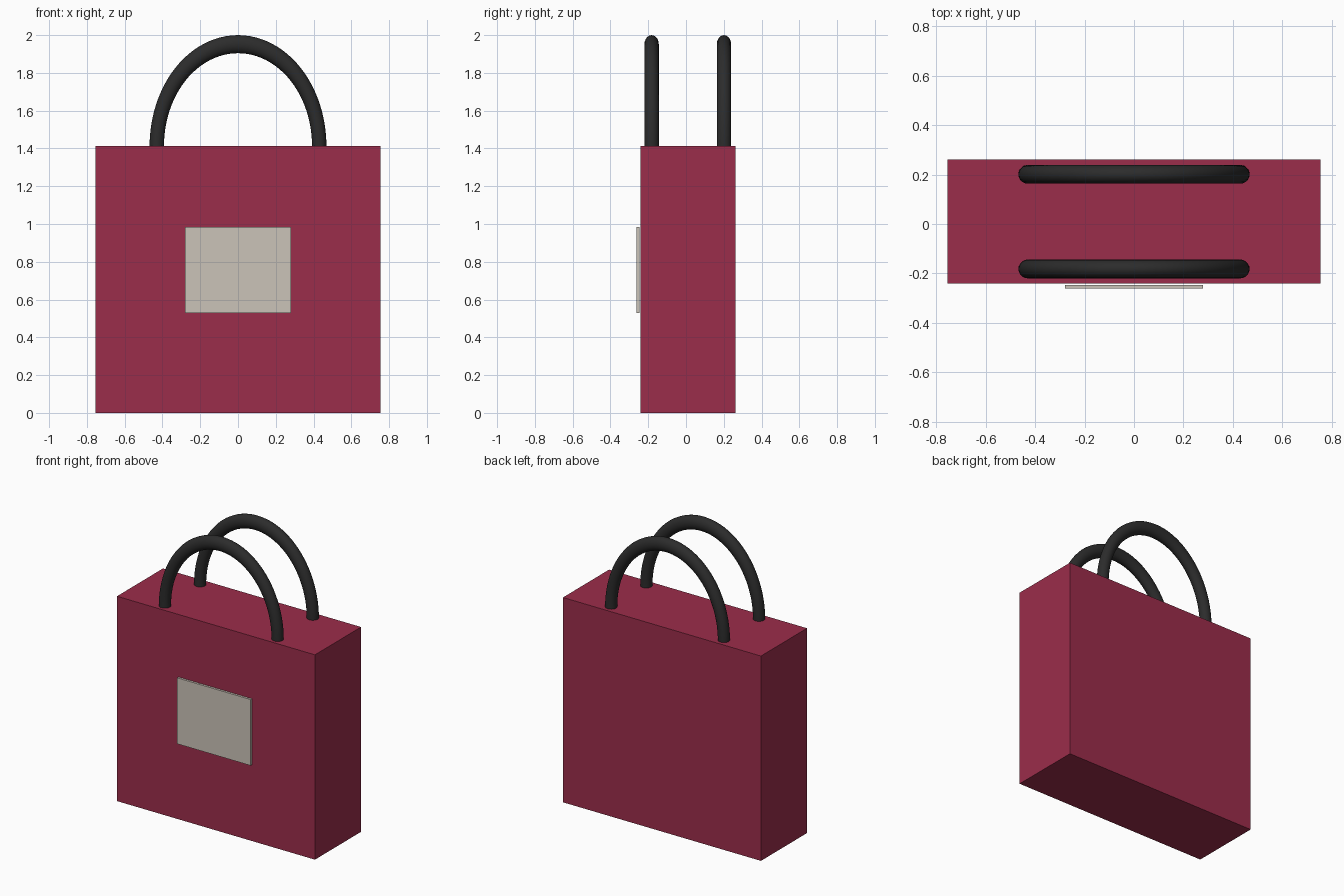
import bpy, bmesh
from math import radians
from mathutils import Matrix, Vector

default = bpy.data.objects.get("Cube")
if default:
    bpy.data.objects.remove(default, do_unlink=True)


def material(name, rgb):
    mat = bpy.data.materials.new(name)
    mat.use_nodes = True
    mat.diffuse_color = (*rgb, 1)
    mat.node_tree.nodes["Principled BSDF"].inputs["Base Color"].default_value = (*rgb, 1)
    return mat


def add_object(name, bm, mat):
    bmesh.ops.recalc_face_normals(bm, faces=bm.faces)
    mesh = bpy.data.meshes.new(name)
    bm.to_mesh(mesh)
    bm.free()
    mesh.materials.append(mat)
    obj = bpy.data.objects.new(name, mesh)
    bpy.context.collection.objects.link(obj)
    return obj


def box(name, low, high, mat):
    low, high = Vector(low), Vector(high)
    bm = bmesh.new()
    place = Matrix.Translation((low + high) / 2) @ Matrix.Diagonal((*(high - low), 1))
    bmesh.ops.create_cube(bm, size=1, matrix=place)
    return add_object(name, bm, mat)


def handle(name, y, mat):
    # Round section swept a little past a half turn so its ends sink into the bag,
    # then stretched upwards into a tall arch
    sink = 8
    bm = bmesh.new()
    start = Matrix.Rotation(radians(sink), 4, 'Y') @ Matrix.Translation((0.43, 0, 0))
    bmesh.ops.create_circle(bm, cap_ends=True, segments=20, radius=0.038, matrix=start)
    bottom = bm.faces[:]
    bmesh.ops.spin(bm, geom=bm.verts[:] + bm.edges[:] + bottom, cent=(0, 0, 0),
                   axis=(0, -1, 0), angle=radians(180 + 2 * sink), steps=52)
    bmesh.ops.remove_doubles(bm, verts=bm.verts[:], dist=0.0001)
    bmesh.ops.transform(bm, verts=bm.verts[:],
                        matrix=Matrix.Translation((0, y, 1.412)) @ Matrix.Diagonal((1, 1, 1.256, 1)))
    obj = add_object(name, bm, mat)
    bpy.ops.object.select_all(action='DESELECT')
    obj.select_set(True)
    bpy.context.view_layer.objects.active = obj
    bpy.ops.object.shade_smooth_by_angle(angle=radians(40))


crimson = material("crimson", (0.33, 0.026, 0.07))
black = material("soft black", (0.025, 0.025, 0.025))
beige = material("pale beige", (0.6, 0.55, 0.48))

# Bag body and front label, which stands just clear of the front
box("bag_body", (-0.755, -0.24, 0), (0.755, 0.262, 1.412), crimson)
box("front_label", (-0.28, -0.262, 0.53), (0.28, -0.247, 0.985), beige)

# Pair of carrying handles
handle("front_handle", -0.182, black)
handle("back_handle", 0.201, black)
